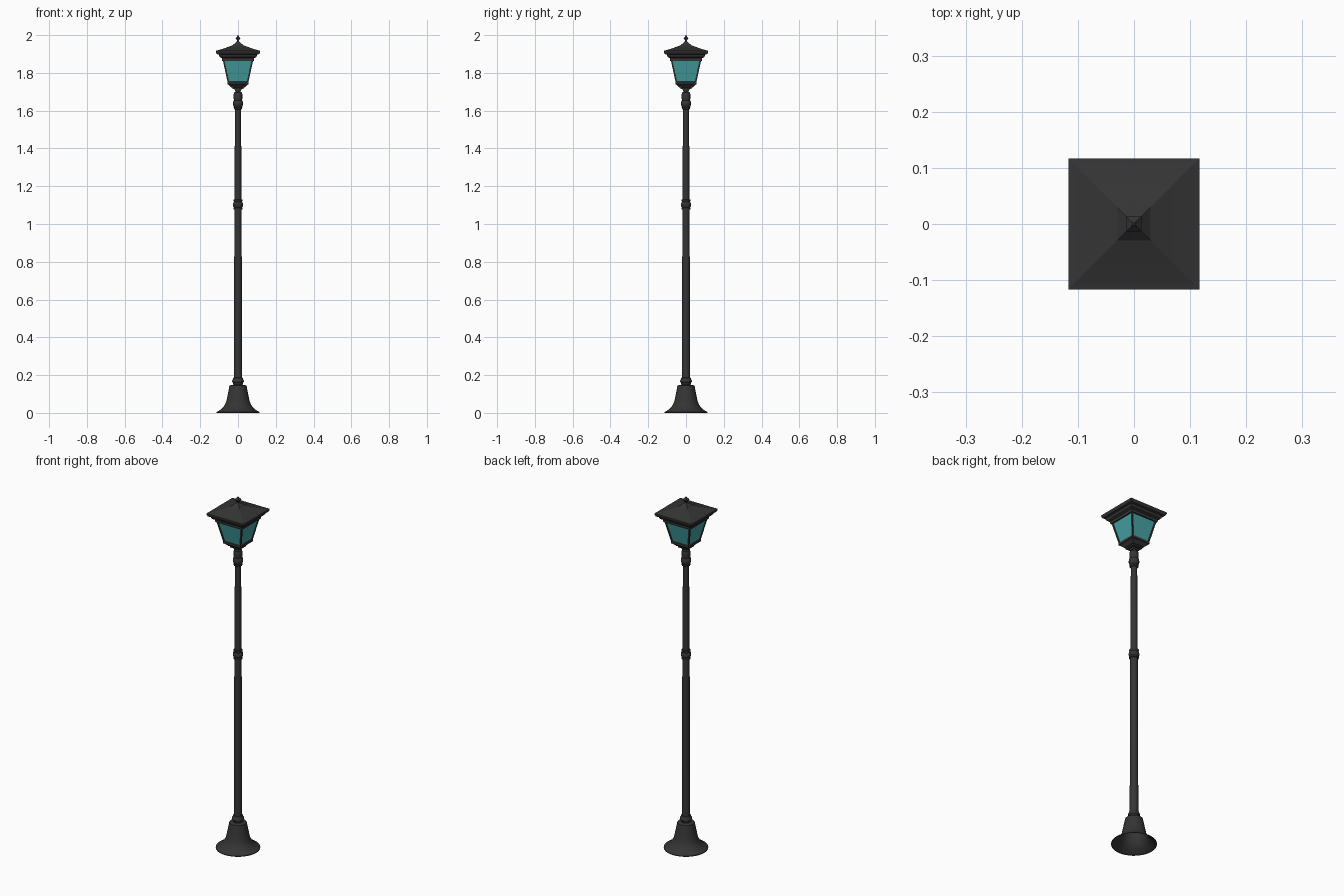
import bpy, bmesh, math

if "Cube" in bpy.data.objects:
    bpy.data.objects.remove(bpy.data.objects["Cube"])

def material(name, color):
    m = bpy.data.materials.new(name)
    m.diffuse_color = color
    m.use_nodes = True
    m.node_tree.nodes["Principled BSDF"].inputs["Base Color"].default_value = m.diffuse_color
    return m

IRON = material("dark_iron", (0.035, 0.035, 0.035, 1))
GLASS = material("teal_glass", (0.06, 0.36, 0.37, 1))

def finish(name, bm, mat, smooth):
    bmesh.ops.recalc_face_normals(bm, faces=bm.faces)
    me = bpy.data.meshes.new(name)
    bm.to_mesh(me)
    bm.free()
    ob = bpy.data.objects.new(name, me)
    bpy.context.collection.objects.link(ob)
    me.materials.append(mat)
    if smooth:
        bpy.ops.object.select_all(action='DESELECT')
        ob.select_set(True)
        bpy.context.view_layer.objects.active = ob
        bpy.ops.object.shade_smooth_by_angle(angle=math.radians(40))
    return ob

def loft(name, rings, mat=IRON, smooth=False, caps=(True, True)):
    """Join successive rings of points with quads."""
    bm = bmesh.new()
    rows = [[bm.verts.new(p) for p in r] for r in rings]
    n = len(rows[0])
    for a, b in zip(rows, rows[1:]):
        for i in range(n):
            j = (i + 1) % n
            bm.faces.new((a[i], a[j], b[j], b[i]))
    if caps[0]:
        bm.faces.new(rows[0][::-1])
    if caps[1]:
        bm.faces.new(rows[-1])
    return finish(name, bm, mat, smooth)

def turned(name, profile, sides=32, **kw):
    """Round part from (radius, z) pairs."""
    return loft(name, [[(r * math.cos(math.tau * i / sides), r * math.sin(math.tau * i / sides), z)
                        for i in range(sides)] for r, z in profile], smooth=True, **kw)

def square(h, z, cx=0, cy=0):
    return [(cx + h * sx, cy + h * sy, z) for sx, sy in ((-1, -1), (1, -1), (1, 1), (-1, 1))]

def stacked(name, profile, **kw):
    """Square part from (half width, z) pairs."""
    return loft(name, [square(h, z) for h, z in profile], **kw)

# Flared foot, open underneath
turned("base", [(0.115, 0), (0.115, 0.004), (0.097, 0.014), (0.08, 0.028), (0.068, 0.045),
                (0.061, 0.065), (0.054, 0.10), (0.047, 0.135), (0.045, 0.145), (0.03, 0.148),
                (0.02, 0.15)], sides=40, caps=(False, True))
turned("base_collar", [(0.024, 0.147), (0.026, 0.158), (0.031, 0.163), (0.031, 0.172),
                       (0.026, 0.178), (0.025, 0.185), (0.021, 0.188)])

# Tapering pole in two lengths
turned("lower_pole", [(0.022, 0.17), (0.019, 1.09)])
turned("upper_pole", [(0.019, 1.09), (0.016, 1.63)])
turned("middle_rings", [(0.019, 1.076), (0.024, 1.078), (0.024, 1.085), (0.021, 1.088),
                        (0.026, 1.094), (0.027, 1.102), (0.026, 1.11), (0.021, 1.116),
                        (0.024, 1.12), (0.024, 1.128), (0.018, 1.131)])
turned("top_rings", [(0.016, 1.605), (0.022, 1.61), (0.023, 1.617), (0.021, 1.62),
                     (0.026, 1.63), (0.027, 1.64), (0.025, 1.65), (0.021, 1.655),
                     (0.023, 1.665), (0.023, 1.685), (0.021, 1.697), (0.014, 1.70),
                     (0.014, 1.715)])

# Stepped lantern floor
stacked("lantern_floor", [(0.016, 1.705), (0.018, 1.714), (0.03, 1.714), (0.03, 1.722),
                          (0.037, 1.724), (0.05, 1.738), (0.056, 1.74), (0.056, 1.752),
                          (0.05, 1.755)])

# Glass and corner bars
stacked("lantern_glass", [(0.052, 1.753), (0.078, 1.872)], mat=GLASS, caps=(False, False))
for k, (sx, sy) in enumerate(((-1, -1), (1, -1), (1, 1), (-1, 1))):
    loft(f"corner_bar_{k + 1}", [square(0.0045, 1.75, 0.0505 * sx, 0.0505 * sy),
                                 square(0.0045, 1.875, 0.0775 * sx, 0.0775 * sy)])

# Roof with moulded eaves
stacked("roof", [(0.07, 1.864), (0.084, 1.864), (0.086, 1.878), (0.097, 1.884), (0.102, 1.897),
                 (0.112, 1.90), (0.117, 1.91), (0.117, 1.917), (0.108, 1.919),
                 (0.07, 1.931), (0.032, 1.945), (0.029, 1.946), (0.013, 1.96), (0.006, 1.966)])

# Finial
stacked("finial", [(0.005, 1.96), (0.005, 1.973), (0.0135, 1.984), (0.005, 1.993), (0.0015, 2.0)])
